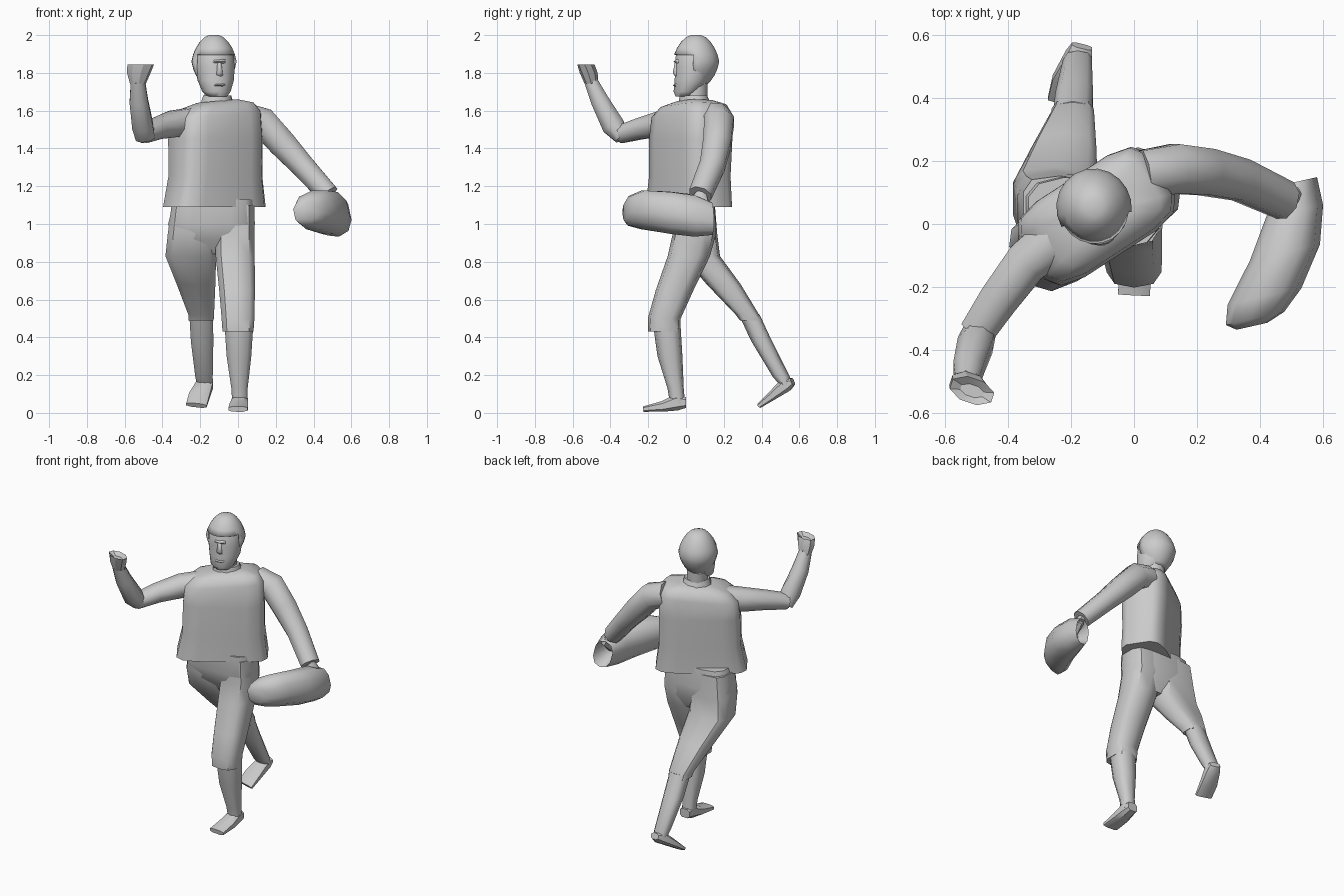
import bpy, bmesh
from math import cos, sin, pi, radians
from mathutils import Vector


def finish(name, bm, angle=45):
    bmesh.ops.recalc_face_normals(bm, faces=bm.faces)
    me = bpy.data.meshes.new(name)
    bm.to_mesh(me)
    bm.free()
    ob = bpy.data.objects.new(name, me)
    bpy.context.collection.objects.link(ob)
    bpy.ops.object.select_all(action='DESELECT')
    ob.select_set(True)
    bpy.context.view_layer.objects.active = ob
    bpy.ops.object.shade_smooth_by_angle(angle=radians(angle))
    return ob


def loft(name, stations, axis=None, side=(1, 0, 0), n=10, power=1.0, angle=45, shape=None):
    """Skin through rings (x, y, z, half side, half depth); axis fixes the ring normal."""
    bm = bmesh.new()
    pts = [Vector(s[:3]) for s in stations]
    rings = []
    for i, s in enumerate(stations):
        t = Vector(axis) if axis else pts[min(i + 1, len(pts) - 1)] - pts[max(i - 1, 0)]
        t.normalize()
        u = Vector(side)
        u = (u - t * u.dot(t)).normalized()
        w = t.cross(u)
        ring = []
        for k in range(n):
            a = 2 * pi * (k + 0.5) / n
            c, d = cos(a), sin(a)
            c = abs(c) ** power * (1 if c > 0 else -1)
            d = abs(d) ** power * (1 if d > 0 else -1)
            p = pts[i] + u * c * s[3] + w * d * s[4]
            ring.append(bm.verts.new(shape(p) if shape else p))
        rings.append(ring)
    for a, b in zip(rings, rings[1:]):
        for k in range(n):
            bm.faces.new((a[k], a[(k + 1) % n], b[(k + 1) % n], b[k]))
    bm.faces.new(rings[0])
    bm.faces.new(rings[-1])
    return finish(name, bm, angle)


UP = (0, 0, 1)
TURN = (cos(radians(33)), sin(radians(33)), 0)


# Loose shirt, turned and raised toward one shoulder
def lift(p):
    if p.z > 1.5:
        p.z += 0.09 * (p.x + 0.12)
    return p


loft("shirt", [(-.125, .015, 1.09, .28, .137), (-.12, .02, 1.25, .252, .137),
               (-.12, .025, 1.45, .25, .145), (-.12, .03, 1.575, .24, .14),
               (-.11, .04, 1.625, .19, .12), (-.11, .045, 1.65, .10, .075)],
     axis=UP, side=TURN, n=12, power=.45, shape=lift)

# Trousers
loft("hips", [(-.13, .035, 1.13, .21, .115), (-.14, .04, 1.0, .235, .12),
              (-.14, .05, .92, .21, .105), (-.125, .06, .84, .10, .06)],
     axis=UP, n=12, power=.6)
loft("rear_thigh", [(-.235, .045, 1.10, .12, .108), (-.245, .05, .95, .13, .115),
                    (-.25, .08, .83, .138, .10), (-.222, .20, .68, .105, .09),
                    (-.195, .325, .52, .07, .062), (-.195, .34, .49, .068, .055)],
     axis=UP, power=.55)
loft("front_thigh", [(-.015, .04, 1.10, .105, .11), (-.015, .045, .95, .107, .115),
                     (-.015, .015, .83, .107, .112),
                     (-.005, -.06, .65, .098, .10), (0, -.115, .5, .09, .087),
                     (.0, -.115, .43, .085, .085)], axis=UP, power=.7)

# Lower legs and shoes
loft("rear_shin", [(-.195, .335, .52, .065, .055), (-.19, .40, .38, .062, .055),
                   (-.18, .505, .19, .048, .045), (-.175, .525, .15, .044, .03)],
     axis=UP, power=.8)
loft("front_shin", [(.005, -.10, .45, .078, .072), (.005, -.085, .3, .068, .066),
                    (.008, -.055, .13, .045, .043), (.01, -.045, .05, .042, .04)],
     axis=UP, power=.8)
loft("rear_shoe", [(-.165, .565, .165, .035, .02), (-.175, .53, .15, .046, .04),
                   (-.205, .455, .09, .058, .025), (-.22, .39, .04, .058, .014)],
     n=8, power=.7, angle=35)
loft("front_shoe", [(.01, .0, .055, .037, .03), (.01, -.05, .055, .045, .045),
                    (.005, -.12, .035, .052, .03), (0, -.225, .02, .054, .015)],
     n=8, power=.7, angle=35)

# Raised arm with cupped hand
loft("raised_upper_arm", [(-.22, -.03, 1.54, .085, .09), (-.34, -.12, 1.53, .075, .075),
                          (-.43, -.24, 1.505, .06, .068), (-.50, -.345, 1.475, .05, .06)],
     side=UP, n=8, angle=60)
loft("raised_forearm", [(-.49, -.34, 1.455, .055, .04), (-.505, -.385, 1.52, .06, .065),
                        (-.525, -.455, 1.65, .053, .052), (-.53, -.505, 1.76, .04, .038)],
     n=8, angle=60)
loft("raised_hand", [(-.53, -.50, 1.74, .042, .035), (-.525, -.515, 1.80, .065, .045),
                     (-.515, -.53, 1.845, .075, .042), (-.515, -.53, 1.825, .04, .02)],
     axis=UP, side=(.9, -.3, 0), n=8, angle=30)

# Lowered arm with large mitt, hollow at the wrist
loft("lowered_arm", [(.03, .16, 1.57, .08, .08), (.13, .175, 1.54, .085, .085),
                     (.23, .165, 1.43, .08, .08), (.34, .14, 1.31, .072, .068),
                     (.48, .075, 1.155, .065, .06)], side=(0, 1, 0), n=8, angle=60)
loft("lowered_hand", [(.475, .075, 1.16, .035, .03), (.52, .09, 1.10, .04, .03),
                      (.52, .03, 1.05, .04, .03)], side=(0, 1, .3), n=8)
loft("mitt", [(.50, .04, 1.05, .03, .03), (.52, .135, 1.03, .06, .09),
              (.51, .04, 1.045, .09, .115), (.48, -.09, 1.06, .112, .115),
              (.415, -.23, 1.075, .12, .105), (.385, -.30, 1.07, .095, .08),
              (.375, -.325, 1.065, .05, .045)],
     axis=(.22, -.97, 0), side=(.97, .22, .22), n=10, power=.85, angle=50)

# Neck and collar
loft("neck", [(-.11, .045, 1.60, .065, .065), (-.12, .05, 1.76, .065, .065)], axis=UP)
loft("collar", [(-.11, .045, 1.63, .095, .085), (-.11, .04, 1.68, .078, .07)],
     axis=UP, side=TURN)

# Head and face
FACE = (cos(radians(12)), sin(radians(12)), 0)
loft("head", [(-.108, -.01, 1.675, .05, .045), (-.114, .0, 1.70, .075, .067),
              (-.118, .03, 1.76, .096, .092), (-.122, .04, 1.83, .105, .10),
              (-.125, .045, 1.91, .10, .10), (-.125, .05, 1.96, .07, .07)],
     axis=UP, side=FACE, n=14, angle=60)
loft("nose", [(-.10, -.048, 1.855, .012, .012), (-.098, -.055, 1.80, .018, .015),
              (-.098, -.045, 1.78, .02, .012)], axis=UP, side=FACE, n=6, angle=80)
for h, z, y in (("lips", 1.735, -.05), ("brow", 1.86, -.047)):
    loft(h, [(-.10, y + .01, z - .014, .035, .012), (-.10, y, z, .038, .018),
             (-.10, y + .01, z + .014, .035, .012)], axis=UP, side=FACE, n=8, angle=80)

# Thick hair cap with an opening at the face and a flattened crown
bm = bmesh.new()
bmesh.ops.create_uvsphere(bm, u_segments=20, v_segments=12, radius=1)
cut = [f for f in bm.faces if f.calc_center_median().z < -.8 or
       (f.calc_center_median().z < .35 and f.calc_center_median().y < -.3)]
bmesh.ops.delete(bm, geom=cut, context='FACES')
for v in bm.verts:
    x, y, z = v.co
    wide = 1 + .2 * (1 - abs(z))
    z = min(z * 1.06, 1)
    x, y = x * .100 * wide, y * .104 * wide
    v.co = (-.127 + x * FACE[0] - y * FACE[1], .052 + x * FACE[1] + y * FACE[0],
            1.86 + z * .14)
hair = finish("hair", bm, 50)
m = hair.modifiers.new("thickness", 'SOLIDIFY')
m.thickness = .02
m.offset = -1
